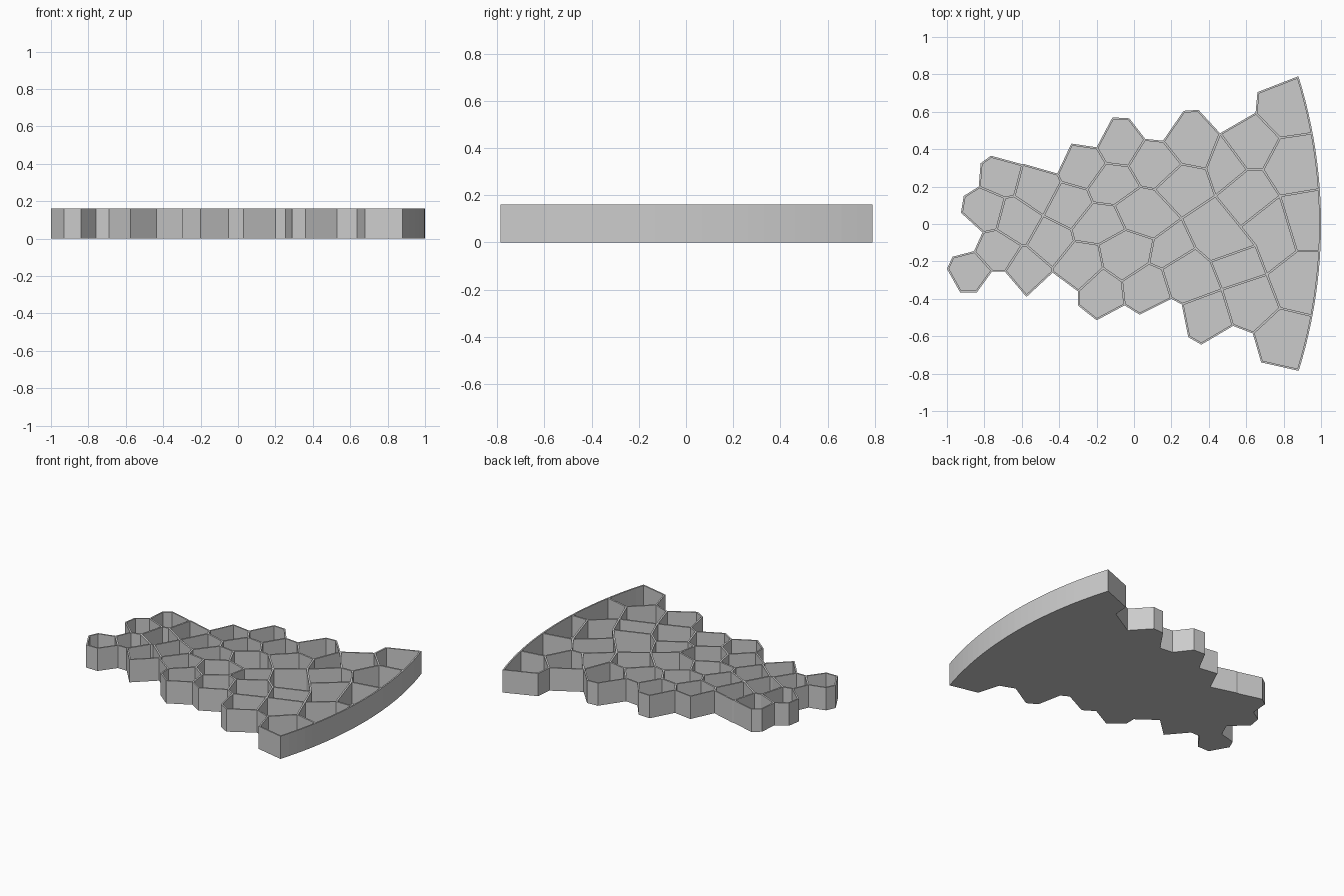
import bpy
import bmesh
from math import sqrt
from mathutils import Vector

HEIGHT = 0.16       # overall height of the tray
FLOOR = 0.01        # floor thickness
RIM = 0.01          # outer wall thickness
WALL = 0.012        # divider thickness
ARC_RADIUS = 2.64   # radius of the curved end

if "Cube" in bpy.data.objects:
    bpy.data.objects.remove(bpy.data.objects["Cube"])

grey = bpy.data.materials.new("plain_grey")
grey.use_nodes = True
grey.diffuse_color = (0.6, 0.6, 0.6, 1)
grey.node_tree.nodes["Principled BSDF"].inputs["Base Color"].default_value = grey.diffuse_color


def points(*pairs):
    return [Vector(pair) for pair in pairs]


def arc_point(y):
    """Point on the curved end at the given y."""
    return Vector((1 - ARC_RADIUS + sqrt(ARC_RADIUS ** 2 - y * y), y))


def add_object(name, bm):
    bmesh.ops.recalc_face_normals(bm, faces=bm.faces)
    mesh = bpy.data.meshes.new(name)
    bm.to_mesh(mesh)
    bm.free()
    mesh.materials.append(grey)
    obj = bpy.data.objects.new(name, mesh)
    bpy.context.collection.objects.link(obj)
    return obj


def extrude_up(bm, outline, bottom, top):
    """Raise a flat outline into a solid and return its top face."""
    base = bm.faces.new([bm.verts.new((p.x, p.y, bottom)) for p in outline])
    if base.normal.z > 0:
        base.normal_flip()
    result = bmesh.ops.extrude_face_region(bm, geom=[base], use_keep_orig=True)
    raised = [g for g in result["geom"] if isinstance(g, bmesh.types.BMVert)]
    bmesh.ops.translate(bm, verts=raised, vec=(0, 0, top - bottom))
    return next(g for g in result["geom"] if isinstance(g, bmesh.types.BMFace))


# Outline of the tray: back edge, curved end, front edge
back_edge = points(
    (-1, -.24), (-.97, -.175), (-.855, -.145), (-.81, -.045), (-.925, .06),
    (-.91, .15), (-.83, .2), (-.82, .325), (-.765, .365), (-.6, .32),
    (-.585, .32), (-.41, .27), (-.335, .43), (-.2, .41), (-.115, .57),
    (-.025, .565), (.06, .455), (.155, .445), (.265, .605), (.345, .61),
    (.46, .485), (.65, .595), (.66, .705))
curved_end = [arc_point(.79 - 1.575 * i / 24) for i in range(25)]
front_edge = points(
    (.68, -.74), (.635, -.585), (.53, -.545), (.36, -.645), (.29, -.605),
    (.255, -.43), (.2, -.4), (.03, -.485), (-.05, -.435), (-.2, -.515),
    (-.3, -.435), (-.3, -.36), (-.435, -.26), (-.575, -.39), (-.69, -.255),
    (-.76, -.255), (-.84, -.365), (-.93, -.365))

# Tray: solid slab with its top inset and sunk to the floor
bm = bmesh.new()
top = extrude_up(bm, back_edge + curved_end + front_edge, 0, HEIGHT)
bmesh.ops.recalc_face_normals(bm, faces=bm.faces)
bmesh.ops.inset_region(bm, faces=[top], thickness=RIM, use_even_offset=True)
sunk = bmesh.ops.extrude_face_region(bm, geom=[top])
bmesh.ops.delete(bm, geom=[f for f in [top] if f.is_valid], context="FACES_ONLY")
bmesh.ops.translate(bm, vec=(0, 0, FLOOR - HEIGHT),
                    verts=[g for g in sunk["geom"] if isinstance(g, bmesh.types.BMVert)])
add_object("tray", bm)

# Zigzag dividers running from the front edge to the back edge
zigzags = [
    points((-.69, -.255), (-.6, -.115), (-.735, -.03), (-.69, .14), (-.83, .2)),
    points((-.435, -.26), (-.435, -.235), (-.575, -.115), (-.485, .045),
           (-.64, .15), (-.595, .32)),
    points((-.3, -.36), (-.165, -.235), (-.19, -.11), (-.32, -.09), (-.335, -.03),
           (-.22, .115), (-.25, .185), (-.39, .225), (-.41, .27)),
    points((-.05, -.435), (-.065, -.305), (.08, -.21), (.105, -.08), (-.045, -.03),
           (-.105, .1), (.035, .2), (-.03, .31), (-.15, .325), (-.2, .41)),
    points((.2, -.4), (.15, -.24), (.33, -.13), (.255, .03), (.11, .185),
           (.255, .32), (.155, .445)),
    points((.255, -.43), (.47, -.35), (.41, -.2), (.65, -.115), (.57, -.015),
           (.435, .15), (.385, .295), (.46, .485)),
    points((.635, -.585), (.78, -.45), (.71, -.27), (.87, -.145), (.78, .15),
           (.69, .29), (.78, .46), (.65, .595)),
]

# Short ties joining each zigzag to the next: (own point, point on the next)
ties = [
    [(1, 2), (3, 4)],
    [(1, 3), (3, 4), (3, 7)],
    [(1, 1), (2, 4), (5, 5), (6, 8)],
    [(2, 1), (3, 3), (6, 4)],
    [(2, 2), (3, 5), (5, 6)],
    [(1, 2), (3, 2), (4, 4)],
]
segments = []
for path in zigzags:
    path[0] = path[0] + (path[1] - path[0]).normalized() * RIM / 2
    path[-1] = path[-1] + (path[-2] - path[-1]).normalized() * RIM / 2
    segments += zip(path, path[1:])
for row, pairs in enumerate(ties):
    segments += [(zigzags[row][i], zigzags[row + 1][j]) for i, j in pairs]

# Ties that reach the curved end
for index, y in ((1, -.49), (3, -.145), (4, .185), (6, .485)):
    segments.append((zigzags[-1][index], arc_point(y) - Vector((RIM / 2, 0))))

# Remaining ties to the outer edge, and the fork near the back
fork = Vector((.605, .29))
segments += [
    points((-.76, -.26 + RIM), (-.85, -.15)),
    (zigzags[0][2], Vector((-.805, -.045))),
    (zigzags[3][7], Vector((.056, .45))),
    (zigzags[5][1], Vector((.528, -.54))),
    (zigzags[5][5], fork), (fork, zigzags[6][5]), (fork, Vector((.464, .48))),
]

# Dividers: one thin upright slab for each segment
bm = bmesh.new()
for a, b in segments:
    side = (b - a).normalized().orthogonal() * WALL / 2
    extrude_up(bm, [a + side, b + side, b - side, a - side], FLOOR, HEIGHT)
add_object("cell_dividers", bm)
